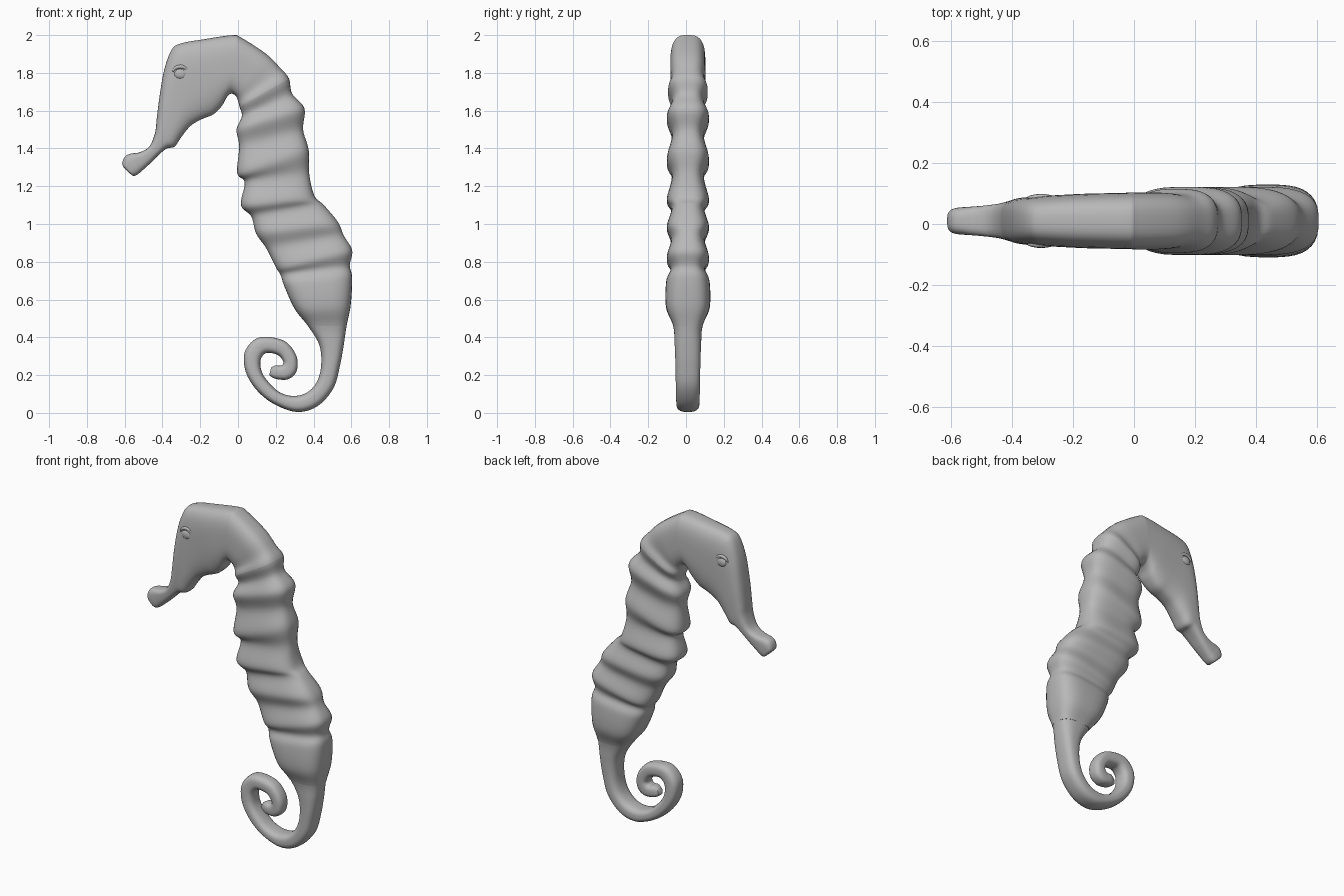
import bpy, bmesh, math
from mathutils import Vector

if "Cube" in bpy.data.objects:
    bpy.data.objects.remove(bpy.data.objects["Cube"])

SIDES = 36       # points around each cross-section
STEPS = 6        # smooth steps between neighbouring sections
MID_Y = 0.01     # depth position of the plane of symmetry

grey = bpy.data.materials.new("plain_grey")
grey.use_nodes = True
grey.diffuse_color = (0.48, 0.48, 0.48, 1)
grey.node_tree.nodes["Principled BSDF"].inputs["Base Color"].default_value = (0.48, 0.48, 0.48, 1)

# Sections: one edge (x, z), the opposite edge (x, z), half depth
head = [
    (-.605, 1.30, -.575, 1.27, .022), (-.613, 1.32, -.555, 1.255, .038),
    (-.60, 1.355, -.535, 1.26, .044), (-.57, 1.372, -.51, 1.28, .046),
    (-.52, 1.38, -.46, 1.325, .05), (-.47, 1.41, -.415, 1.37, .056),
    (-.44, 1.48, -.375, 1.40, .064), (-.43, 1.56, -.335, 1.41, .07),
    (-.415, 1.68, -.30, 1.46, .076), (-.39, 1.82, -.25, 1.52, .08),
    (-.35, 1.925, -.19, 1.555, .083), (-.30, 1.957, -.13, 1.58, .086),
    (-.19, 1.977, -.085, 1.625, .09), (-.03, 2.0, -.06, 1.67, .092),
    (.02, 1.985, -.035, 1.69, .093), (.15, 1.90, -.01, 1.675, .093),
    (.225, 1.825, .0, 1.65, .09),
]
trunk = [
    (.27, 1.77, .008, 1.62, .105), (.287, 1.69, .02, 1.57, .085),
    (.352, 1.612, -.008, 1.50, .112), (.345, 1.50, .006, 1.41, .085),
    (.375, 1.39, -.005, 1.27, .112), (.377, 1.27, .035, 1.22, .085),
    (.405, 1.15, .015, 1.10, .112), (.455, 1.10, .07, 1.04, .088),
    (.53, 1.01, .095, .95, .112), (.56, .94, .15, .87, .09),
    (.605, .86, .20, .77, .112), (.592, .78, .225, .73, .092),
    (.605, .715, .245, .67, .115), (.597, .57, .30, .55, .116),
    (.575, .46, .37, .46, .078),
]
tail = [
    (.56, .36, .43, .36, .07), (.54, .25, .44, .25, .066),
    (.505, .13, .415, .16, .064), (.42, .035, .36, .105, .062),
    (.31, .005, .29, .09, .06), (.185, .05, .22, .11, .058),
    (.095, .125, .16, .165, .056), (.04, .22, .125, .22, .054),
    (.035, .32, .12, .28, .052), (.09, .39, .145, .315, .05),
    (.165, .402, .185, .315, .048), (.255, .375, .22, .30, .046),
    (.31, .30, .24, .27, .045), (.31, .22, .235, .255, .044),
    (.265, .178, .22, .25, .042), (.20, .18, .20, .252, .038),
    (.165, .20, .175, .24, .022),
]


def spline(a, b, c, d, t):
    """Smooth value between b and c."""
    return b + t / 2 * (c - a + t * (2 * a - 5 * b + 4 * c - d + t * (3 * (b - c) + d - a)))


def finish(obj, angle=50):
    obj.data.materials.clear()
    obj.data.materials.append(grey)
    bpy.ops.object.select_all(action='DESELECT')
    obj.select_set(True)
    bpy.context.view_layer.objects.active = obj
    bpy.ops.object.shade_smooth_by_angle(angle=math.radians(angle))


def section(bm, s, power):
    """A rounded-box ring spanning the two edge points."""
    p, q = Vector((s[0], MID_Y, s[1])), Vector((s[2], MID_Y, s[3]))
    ring = []
    for k in range(SIDES):
        ang = math.tau * (k + 0.5) / SIDES
        u, v = (math.copysign(abs(w) ** (2 / power), w) for w in (math.cos(ang), math.sin(ang)))
        ring.append(bm.verts.new((p + q) / 2 + (p - q) / 2 * u + Vector((0, s[4] * v, 0))))
    return ring


def loft(name, path, first, last, power):
    """Skin the sections of the path from index first to last."""
    bm = bmesh.new()
    rings = []
    top = len(path) - 1
    for i in range(first, last):
        near = [path[min(max(i + j, 0), top)] for j in (-1, 0, 1, 2)]
        for step in range(STEPS):
            s = [spline(*vals, step / STEPS) for vals in zip(*near)]
            rings.append(section(bm, s, power))
    rings.append(section(bm, path[last], power))
    for a, b in zip(rings, rings[1:]):
        for k in range(SIDES):
            n = (k + 1) % SIDES
            bm.faces.new((a[k], a[n], b[n], b[k]))
    bm.faces.new(rings[0])
    bm.faces.new(rings[-1])
    bmesh.ops.recalc_face_normals(bm, faces=bm.faces)
    mesh = bpy.data.meshes.new(name)
    bm.to_mesh(mesh)
    bm.free()
    obj = bpy.data.objects.new(name, mesh)
    bpy.context.collection.objects.link(obj)
    finish(obj)


# Head, ringed trunk and curled tail share one continuous path
path = head + trunk + tail
neck = len(head)
hip = neck + len(trunk) - 1
loft("head", path, 0, neck, 3)
loft("trunk", path, neck, hip, 3)
loft("tail", path, hip, len(path) - 1, 2.7)

# Eyes with a raised brow on both sides of the head
for side, label in ((1, "back"), (-1, "front")):
    y = MID_Y + side * 0.077
    bpy.ops.mesh.primitive_uv_sphere_add(segments=20, ring_count=12, location=(-.305, y, 1.795))
    eye = bpy.context.object
    eye.name = label + "_eye"
    eye.scale = (.032, .012, .026)
    finish(eye)

    curve = bpy.data.curves.new(label + "_brow", 'CURVE')
    curve.dimensions = '3D'
    curve.bevel_depth = 0.011
    curve.bevel_resolution = 3
    line = curve.splines.new('POLY')
    line.points.add(12)
    for k, pt in enumerate(line.points):
        ang = math.radians(10 + k * 13)
        pt.co = (-.305 + .043 * math.cos(ang), y, 1.795 + .038 * math.sin(ang), 1)
        pt.radius = 0.3 + 0.7 * math.sin(math.pi * k / 12)
    brow = bpy.data.objects.new(label + "_brow", curve)
    bpy.context.collection.objects.link(brow)
    curve.materials.append(grey)
